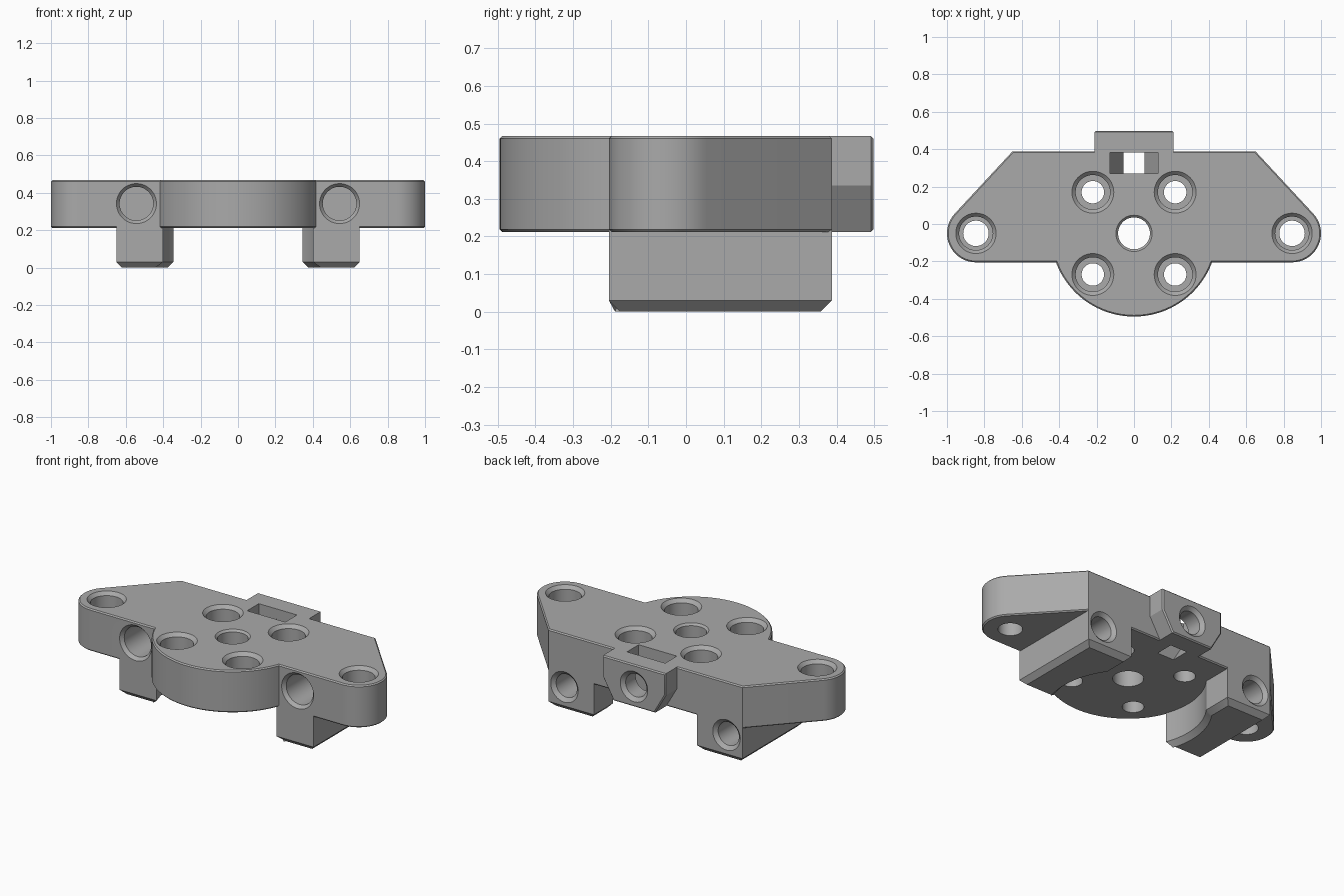
import bpy, bmesh, math
from mathutils import Matrix, Vector

cube = bpy.data.objects.get("Cube")
if cube:
    bpy.data.objects.remove(cube)

grey = bpy.data.materials.new("plain grey")
grey.use_nodes = True
COLOUR = (0.4, 0.4, 0.4, 1)
grey.diffuse_color = COLOUR
grey.node_tree.nodes["Principled BSDF"].inputs["Base Color"].default_value = COLOUR

BOTTOM, TOP = 0.212, 0.467
FRONT, BACK = -0.205, 0.388
MID_Y = -0.05          # centre line of disc and ears
EDGE = 0.007           # small edge chamfer


def add(name, bm):
    bmesh.ops.recalc_face_normals(bm, faces=bm.faces)
    mesh = bpy.data.meshes.new(name)
    bm.to_mesh(mesh)
    bm.free()
    mesh.materials.append(grey)
    ob = bpy.data.objects.new(name, mesh)
    bpy.context.collection.objects.link(ob)
    return ob


def arc(cx, cy, r, a0, a1, n):
    return [(cx + r * math.cos(math.radians(a0 + (a1 - a0) * i / n)),
             cy + r * math.sin(math.radians(a0 + (a1 - a0) * i / n))) for i in range(n + 1)]


def prism(name, outline, lo, hi, along_y=False, bevels=()):
    """Extrude an outline; bevels holds (level, width) pairs for rim chamfers."""
    bm = bmesh.new()
    face = bm.faces.new([bm.verts.new((x, y, lo)) for x, y in outline])
    top = bmesh.ops.extrude_face_region(bm, geom=[face])["geom"]
    for v in top:
        if isinstance(v, bmesh.types.BMVert):
            v.co.z = hi
    bmesh.ops.recalc_face_normals(bm, faces=bm.faces)
    for level, width in bevels:
        rim = [e for e in bm.edges if all(abs(v.co.z - level) < 1e-5 for v in e.verts)]
        bmesh.ops.bevel(bm, geom=rim, offset=width, segments=1, affect='EDGES')
    if along_y:
        for v in bm.verts:
            v.co = Vector((v.co.x, v.co.z, v.co.y))
    return add(name, bm)


def bore(name, place, direction, profile, n=48):
    """Round cutter with (radius, depth) steps, measured inward from a surface."""
    bm = bmesh.new()
    rings = [[bm.verts.new((r * math.cos(math.tau * i / n), r * math.sin(math.tau * i / n), d))
              for i in range(n)] for r, d in profile]
    for a, b in zip(rings, rings[1:]):
        for i in range(n):
            j = (i + 1) % n
            bm.faces.new((a[i], a[j], b[j], b[i]))
    bm.faces.new(rings[0])
    bm.faces.new(rings[-1])
    turn = Vector((0, 0, 1)).rotation_difference(Vector(direction)).to_matrix().to_4x4()
    bm.transform(Matrix.Translation(place) @ turn)
    return add(name, bm)


def combine(target, tool, operation):
    tool.hide_render = True
    mod = target.modifiers.new(operation.lower(), 'BOOLEAN')
    mod.operation, mod.solver, mod.object = operation, 'EXACT', tool
    bpy.context.view_layer.objects.active = target
    bpy.ops.object.modifier_apply(modifier=mod.name)
    bpy.data.objects.remove(tool)


# Plate: round nose, two rounded ears, sloped back corners
R = 0.445
nose = math.degrees(math.asin((FRONT - MID_Y) / R))
right = arc(0, MID_Y, R, -90, nose, 24) + arc(0.845, MID_Y, 0.155, -90, 43, 20) + [(0.65, BACK)]
outline = right + [(-x, y) for x, y in reversed(right[1:])]
body = prism("mounting_plate", outline, BOTTOM, TOP, bevels=[(BOTTOM, EDGE), (TOP, EDGE)])

# Legs: inner side hollowed around the nose, bottom rim chamfered
hollow = 0.43
end = math.degrees(math.acos(0.345 / hollow))
start = math.degrees(math.asin((FRONT - MID_Y) / hollow))
leg = [(0.65, FRONT), (0.65, BACK), (0.345, BACK)] + arc(0, MID_Y, hollow, end, start, 16)
for side, name in ((1, "left_leg"), (-1, "right_leg")):
    part = prism(name, [(side * x, y) for x, y in leg], 0, 0.36, bevels=[(0, 0.03)])
    combine(body, part, 'UNION')

# Back tab with slanted lower corners
def shield(w, low, high):
    waist = 0.335
    half = w - (waist - low) * math.tan(math.radians(30))
    return [(-half, low), (half, low), (w, waist), (w, high), (-w, high), (-w, waist)]

combine(body, prism("back_tab", shield(0.21, BOTTOM, TOP), 0.3, 0.498, True,
                    [(0.498, EDGE)]), 'UNION')

# Nut pocket through the plate
combine(body, prism("nut_pocket", shield(0.128, BOTTOM - 0.02, TOP + 0.1), 0.27, 0.382, True),
        'DIFFERENCE')

# Vertical screw holes: chamfer, counterbore, through hole
def screw(outer, inner, through):
    return [(outer, -0.02), (outer, 0), (inner, 0.02), (inner, 0.15), (through, 0.15), (through, 0.4)]

down = (0, 0, -1)
for sx in (-1, 1):
    combine(body, bore("ear_hole", (sx * 0.845, MID_Y, TOP), down, screw(0.108, 0.09, 0.068)),
            'DIFFERENCE')
    for sy in (-1, 1):
        combine(body, bore("plate_hole", (sx * 0.22, MID_Y + sy * 0.22, TOP), down,
                           screw(0.112, 0.092, 0.06)), 'DIFFERENCE')
combine(body, bore("centre_hole", (0, MID_Y, TOP), down,
                   [(0.097, -0.02), (0.097, 0), (0.085, 0.012), (0.085, 0.4)]), 'DIFFERENCE')

# Horizontal holes: front of the plate, back of the legs, back of the tab
def blind(outer, inner, depth):
    return [(outer, -0.02), (outer, 0), (inner, 0.02), (inner, depth)]

for sx in (-1, 1):
    combine(body, bore("front_hole", (sx * 0.543, FRONT, 0.342), (0, 1, 0),
                       blind(0.107, 0.09, 0.3)), 'DIFFERENCE')
    combine(body, bore("leg_hole", (sx * 0.543, BACK, 0.145), (0, -1, 0),
                       blind(0.092, 0.07, 0.3)), 'DIFFERENCE')
combine(body, bore("tab_hole", (0, 0.498, 0.335), (0, -1, 0), blind(0.092, 0.07, 0.17)),
        'DIFFERENCE')

# Smooth the round walls, keep edges sharp
bpy.ops.object.select_all(action='DESELECT')
body.select_set(True)
bpy.context.view_layer.objects.active = body
bpy.ops.object.shade_smooth_by_angle(angle=math.radians(25))
